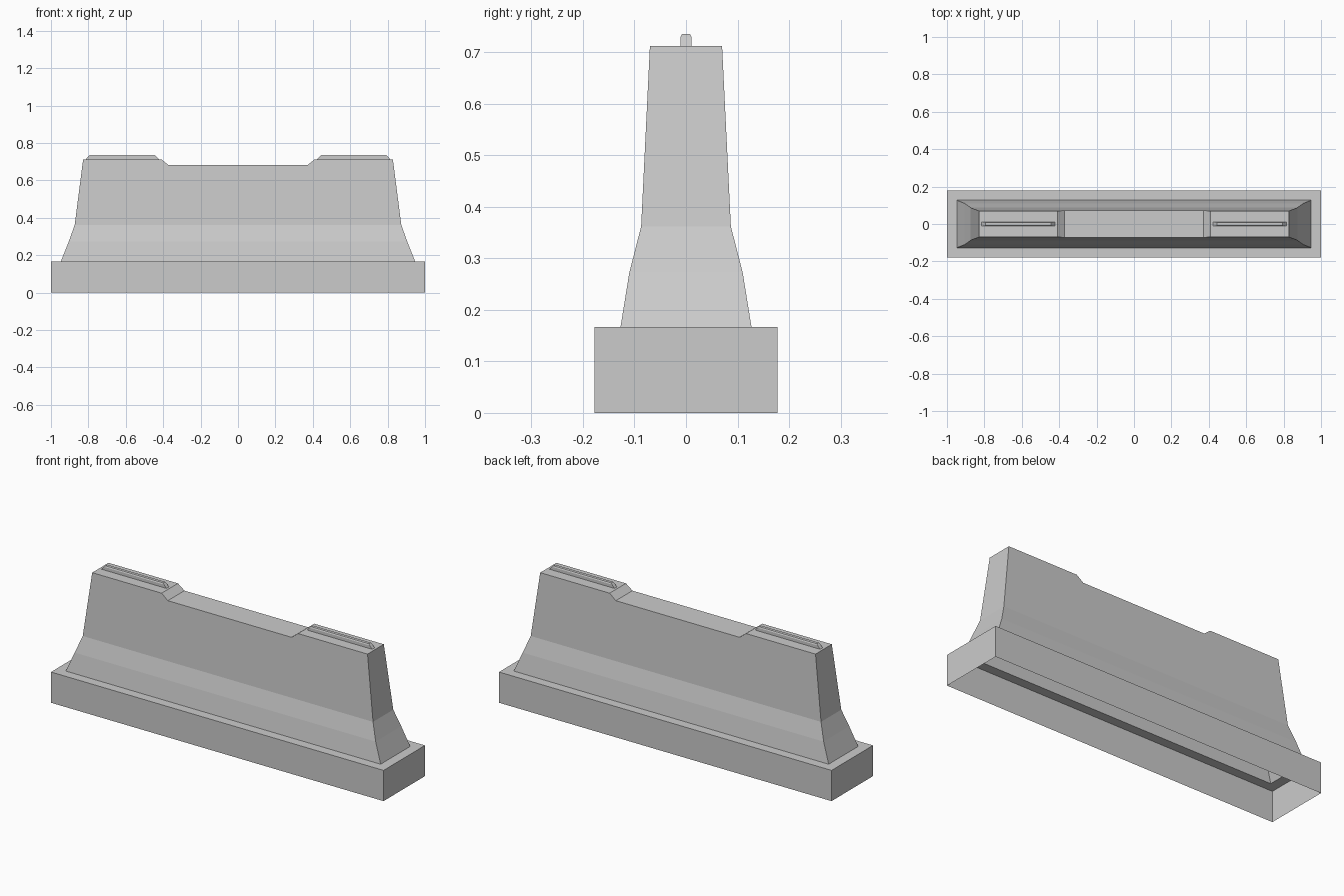
import bpy
import bmesh

cube = bpy.data.objects.get("Cube")
if cube:
    bpy.data.objects.remove(cube, do_unlink=True)

concrete = bpy.data.materials.new("concrete_grey")
concrete.use_nodes = True
GREY = (0.6, 0.6, 0.6, 1)
concrete.diffuse_color = GREY
concrete.node_tree.nodes["Principled BSDF"].inputs["Base Color"].default_value = GREY


def finish(bm, name):
    bmesh.ops.recalc_face_normals(bm, faces=bm.faces)
    mesh = bpy.data.meshes.new(name)
    bm.to_mesh(mesh)
    bm.free()
    mesh.materials.append(concrete)
    obj = bpy.data.objects.new(name, mesh)
    bpy.context.collection.objects.link(obj)
    return obj


def ring(bm, x0, x1, hy, z):
    corners = ((x0, -hy), (x1, -hy), (x1, hy), (x0, hy))
    return [bm.verts.new((x, y, z)) for x, y in corners]


def bridge(bm, low, high):
    for i in range(4):
        j = (i + 1) % 4
        bm.faces.new((low[i], low[j], high[j], high[i]))


# Base plinth: hollow underneath, its top is a ledge around the wall
bm = bmesh.new()
loops = [ring(bm, -hx, hx, hy, z) for hx, hy, z in
         ((1, 0.178, 0), (1, 0.178, 0.167), (0.947, 0.127, 0.167))]
for low, high in zip(loops, loops[1:]):
    bridge(bm, low, high)
finish(bm, "base_plinth")

# Wall: flared foot, open below
bm = bmesh.new()
loops = [ring(bm, -hx, hx, hy, z) for hx, hy, z in
         ((0.947, 0.127, 0.167), (0.905, 0.11, 0.272), (0.873, 0.087, 0.362))]
for low, high in zip(loops, loops[1:]):
    bridge(bm, low, high)

# Wall: tapered upper part with a lowered middle
crest = [(-0.828, 0.712), (-0.41, 0.712), (-0.372, 0.682)]
crest += [(-x, z) for x, z in reversed(crest)]


def crest_row(side):
    return [bm.verts.new((x, side * (0.07 + (0.712 - z) * 0.0486), z)) for x, z in crest]


front, back = crest_row(-1), crest_row(1)
neck = loops[-1]
bm.faces.new([neck[0], neck[1]] + front[::-1])
bm.faces.new([neck[2], neck[3]] + back)
bm.faces.new((neck[1], neck[2], back[-1], front[-1]))
bm.faces.new((neck[3], neck[0], front[0], back[0]))
for i in range(len(crest) - 1):
    bm.faces.new((front[i], front[i + 1], back[i + 1], back[i]))
finish(bm, "barrier_wall")

# Lifting bars on the two raised ends
for name, side in (("left_lifting_bar", 1), ("right_lifting_bar", -1)):
    bm = bmesh.new()
    loops = []
    for inset, hy, z in ((0, 0.011, 0.711), (0.016, 0.011, 0.729), (0.022, 0.008, 0.735)):
        ends = sorted((side * (0.422 + inset), side * (0.815 - inset)))
        loops.append(ring(bm, ends[0], ends[1], hy, z))
    for low, high in zip(loops, loops[1:]):
        bridge(bm, low, high)
    bm.faces.new(loops[0][::-1])
    bm.faces.new(loops[-1])
    finish(bm, name)
